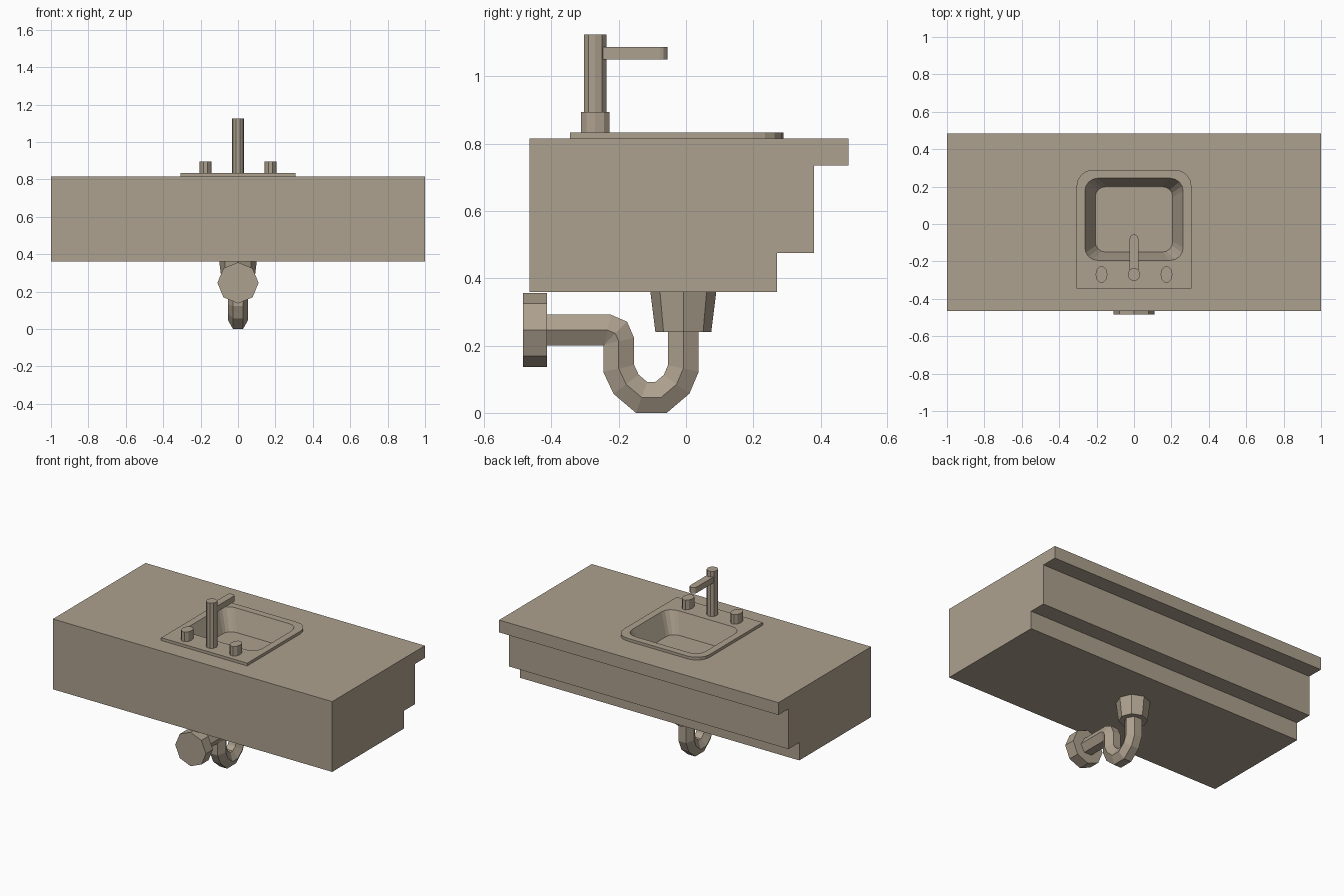
import bpy, bmesh, math
from mathutils import Vector

if "Cube" in bpy.data.objects:
    bpy.data.objects.remove(bpy.data.objects["Cube"])

mat = bpy.data.materials.new("warm_beige")
mat.diffuse_color = (0.42, 0.355, 0.272, 1)
mat.use_nodes = True
mat.node_tree.nodes["Principled BSDF"].inputs["Base Color"].default_value = mat.diffuse_color


def make(name, rings, closed_ends=True):
    """Join equal-length rings of points into a capped solid."""
    bm = bmesh.new()
    vs = [[bm.verts.new(p) for p in r] for r in rings]
    n = len(vs[0])
    for a, b in zip(vs, vs[1:]):
        for i in range(n):
            j = (i + 1) % n
            bm.faces.new((a[i], a[j], b[j], b[i]))
    if closed_ends:
        bm.faces.new(vs[0])
        bm.faces.new(vs[-1])
    bmesh.ops.recalc_face_normals(bm, faces=bm.faces)
    me = bpy.data.meshes.new(name)
    bm.to_mesh(me)
    bm.free()
    me.materials.append(mat)
    ob = bpy.data.objects.new(name, me)
    bpy.context.collection.objects.link(ob)
    return ob


def ellipse(cx, cy, z, rx, ry, n, turn=0.0):
    return [(cx + rx * math.cos(turn + 2 * math.pi * i / n),
             cy + ry * math.sin(turn + 2 * math.pi * i / n), z) for i in range(n)]


def rounded(x, y0, y1, z, radii, seg=4):
    """Rounded rectangle; radii are for back-right, back-left, front-left, front-right."""
    pts = []
    corners = [(x, y1, 1, 1), (-x, y1, -1, 1), (-x, y0, -1, -1), (x, y0, 1, -1)]
    for k, ((cx, cy, sx, sy), r) in enumerate(zip(corners, radii)):
        for i in range(seg + 1 if r else 1):
            a = math.pi / 2 * (k + i / seg)
            if r:
                pts.append((cx - sx * r + r * math.cos(a), cy - sy * r + r * math.sin(a), z))
            else:
                pts.append((cx, cy, z))
    return pts


# Counter: stepped side profile extruded along x
profile = [(-0.465, 0.36), (0.27, 0.36), (0.27, 0.475), (0.38, 0.475),
           (0.38, 0.735), (0.483, 0.735), (0.483, 0.815), (-0.465, 0.815)]
counter = make("counter", [[(x, y, z) for y, z in profile] for x in (-1, 1)])

# Sink rim plate, rounded at the back corners only
rim = make("sink_rim", [rounded(0.308, -0.345, 0.29, z, (0.09, 0.09, 0, 0))
                        for z in (0.815, 0.833)])

# Basin cutter: tapered rounded box carved from both counter and rim
def basin_ring(z):
    t = (z - 0.70) / 0.133
    r = 0.055 + 0.015 * t
    return rounded(0.207 + 0.056 * t, -0.15 - 0.045 * t, 0.2 + 0.045 * t, z, (r,) * 4)


cutter = make("basin_cutter", [basin_ring(0.70), basin_ring(0.86)])
cutter.hide_render = True
for ob in (counter, rim):
    m = ob.modifiers.new("basin", 'BOOLEAN')
    m.operation, m.solver, m.object = 'DIFFERENCE', 'EXACT', cutter
# Bake the cut, then drop the cutter
bpy.context.view_layer.update()
dg = bpy.context.evaluated_depsgraph_get()
baked = [(ob, bpy.data.meshes.new_from_object(ob.evaluated_get(dg))) for ob in (counter, rim)]
for ob, me in baked:
    ob.modifiers.clear()
    ob.data = me
bpy.data.objects.remove(cutter)

# Tap column and knobs
make("tap_column", [ellipse(0, -0.27, z, 0.033, 0.035, 10) for z in (0.833, 1.125)])
for side, x in (("left", -0.174), ("right", 0.174)):
    make("knob_" + side, [ellipse(x, -0.27, z, 0.032, 0.045, 10) for z in (0.833, 0.895)])

# Spout with rounded tip
make("spout", [rounded(0.023, -0.26, -0.055, z, (0.0229, 0.0229, 0, 0), 3)
               for z in (1.05, 1.088)])

# Drain cup
make("drain_cup", [ellipse(0, -0.008, 0.36, 0.1, 0.098, 8),
                   ellipse(0, -0.008, 0.24, 0.085, 0.083, 8)])

# Trap pipe: hexagonal section swept along a path in the yz plane with mitred joints
path = [Vector(p) for p in [(-0.008, 0.25), (-0.008, 0.132), (-0.028, 0.085), (-0.074, 0.046),
                            (-0.132, 0.046), (-0.178, 0.085), (-0.2, 0.132), (-0.2, 0.213),
                            (-0.21, 0.236), (-0.233, 0.246), (-0.42, 0.246)]]
rings = []
for i, p in enumerate(path):
    d0 = (p - path[max(i - 1, 0)]).normalized() if i else (path[1] - p).normalized()
    d1 = (path[i + 1] - p).normalized() if i + 1 < len(path) else d0
    t = (d0 + d1).normalized()
    nrm = Vector((-t.y, t.x)) / t.dot(d0)
    ring = []
    for k in range(6):
        a = k * math.pi / 3
        q = p + nrm * 0.053 * math.sin(a)
        ring.append((0.053 * math.cos(a), q.x, q.y))
    rings.append(ring)
make("trap_pipe", rings)

# Octagonal wall flange
make("wall_flange", [[(x, y, z) for x, z, _ in ellipse(0, 0.247, 0, 0.11, 0.11, 8)]
                     for y in (-0.485, -0.413)])
